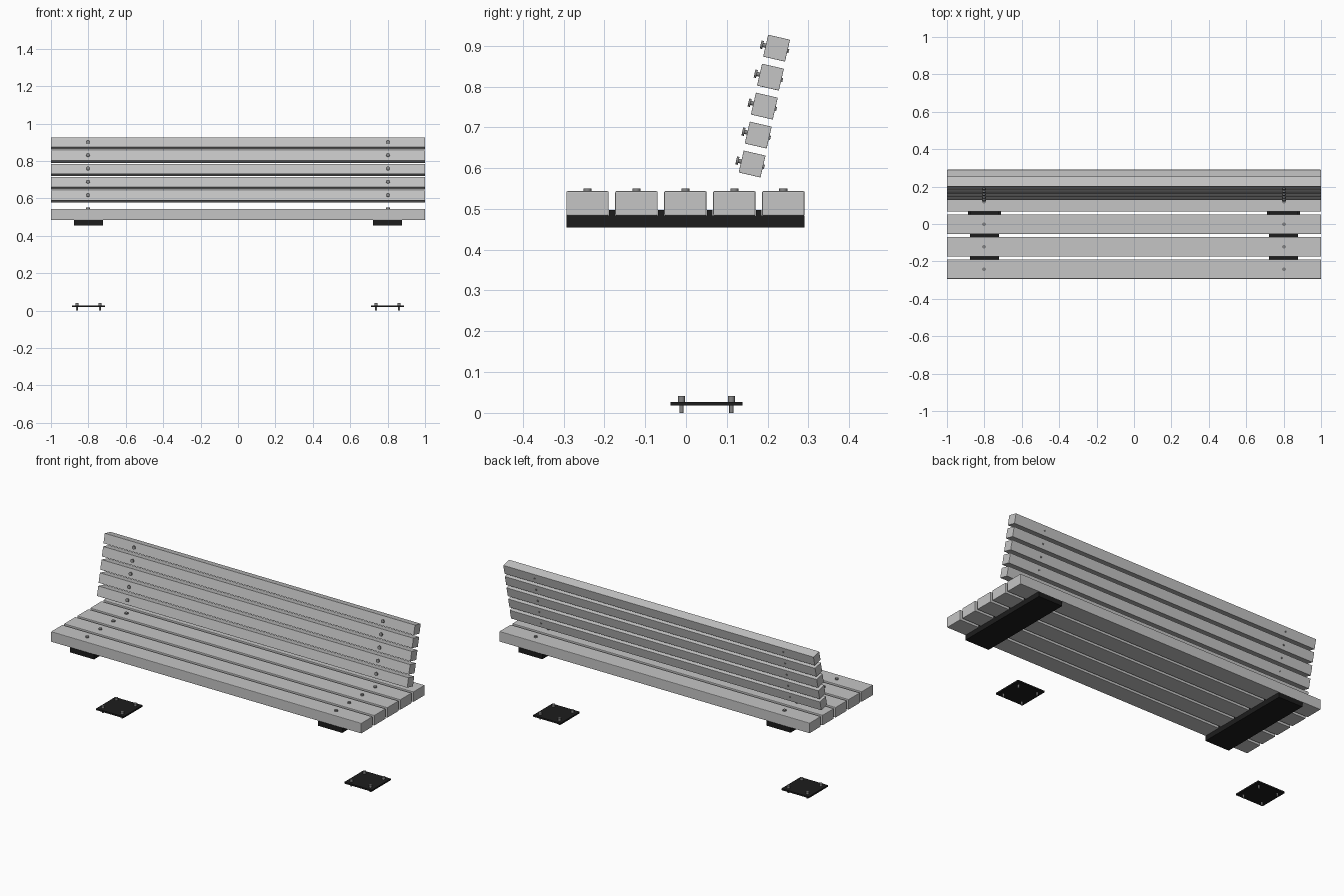
import bpy, bmesh, math
from mathutils import Matrix, Vector

if "Cube" in bpy.data.objects:
    bpy.data.objects.remove(bpy.data.objects["Cube"])


def material(name, value):
    m = bpy.data.materials.new(name)
    m.diffuse_color = (value, value, value, 1)
    m.use_nodes = True
    m.node_tree.nodes["Principled BSDF"].inputs["Base Color"].default_value = m.diffuse_color
    return m


SLAT = material("slat grey", 0.56)
BLACK = material("black steel", 0.012)
BOLT = material("bolt grey", 0.24)


def finish(name, bm, mat, matrix=Matrix()):
    me = bpy.data.meshes.new(name)
    bm.to_mesh(me)
    bm.free()
    me.materials.append(mat)
    ob = bpy.data.objects.new(name, me)
    ob.matrix_world = matrix
    bpy.context.collection.objects.link(ob)
    return ob


def add_box(bm, center, size):
    bmesh.ops.create_cube(bm, size=1, matrix=Matrix.Translation(center) @ Matrix.Diagonal((*size, 1)))


def box(name, center, size, mat, tilt=0, bevel=0):
    bm = bmesh.new()
    add_box(bm, (0, 0, 0), size)
    if bevel:
        bmesh.ops.bevel(bm, geom=bm.edges[:], offset=bevel, segments=2, profile=0.5, affect='EDGES')
    return finish(name, bm, mat, Matrix.Translation(center) @ Matrix.Rotation(tilt, 4, 'X'))


def bolt(name, matrix, sections):
    """Stack of cylinders along local z: (bottom, top, radius)."""
    bm = bmesh.new()
    for lo, hi, r in sections:
        bmesh.ops.create_cone(bm, cap_ends=True, segments=16, radius1=r, radius2=r, depth=hi - lo,
                              matrix=Matrix.Translation((0, 0, (lo + hi) / 2)))
    for f in bm.faces:
        f.smooth = len(f.verts) == 4
    for e in bm.edges:
        e.smooth = e.calc_face_angle(0) < math.radians(40)
    return finish(name, bm, BOLT, matrix)


SIDES = (-1, 1)
BOLT_X = 0.802

# Seat slats with their bolts
PITCH = 0.12
seat_y = [-0.0015 + PITCH * i for i in range(-2, 3)]
for y in seat_y:
    box("seat_slat", (0, y, 0.5135), (2, 0.104, 0.06), SLAT, bevel=0.003)
    for s in SIDES:
        bolt("seat_bolt", Matrix.Translation((s * BOLT_X, y, 0.543)), [(-0.01, 0.007, 0.01)])

# Seat support bars with spacers rising between the slats
for s in SIDES:
    bm = bmesh.new()
    add_box(bm, (0, -0.0015, 0.4695), (0.155, 0.584, 0.029))
    for y in seat_y[:-1]:
        add_box(bm, (0, y + PITCH / 2, 0.4885), (0.155, 0.014, 0.017))
    finish("seat_support", bm, BLACK, Matrix.Translation((s * 0.8, 0, 0)))

# Backrest slats, leaning back, with bolts through them
LEAN = math.radians(-13)
for i in range(5):
    c = Vector((0, 0.162 + 0.015 * i, 0.610 + 0.071 * i))
    box("back_slat", c, (2, 0.055, 0.055), SLAT, tilt=LEAN, bevel=0.001)
    for s in SIDES:
        m = (Matrix.Translation(c + Vector((s * BOLT_X, 0, 0)))
             @ Matrix.Rotation(LEAN + math.pi / 2, 4, 'X'))
        bolt("back_bolt", m, [(-0.031, 0.035, 0.005), (0.034, 0.04, 0.01)])

# Ground plates with anchor bolts
for s in SIDES:
    box("ground_plate", (s * 0.8, 0.05, 0.0225), (0.177, 0.176, 0.009), BLACK)
    for dx in SIDES:
        for dy in SIDES:
            bolt("anchor_bolt", Matrix.Translation((s * 0.8 + dx * 0.0615, 0.05 + dy * 0.061, 0)),
                 [(0, 0.028, 0.005), (0.027, 0.041, 0.0085)])
